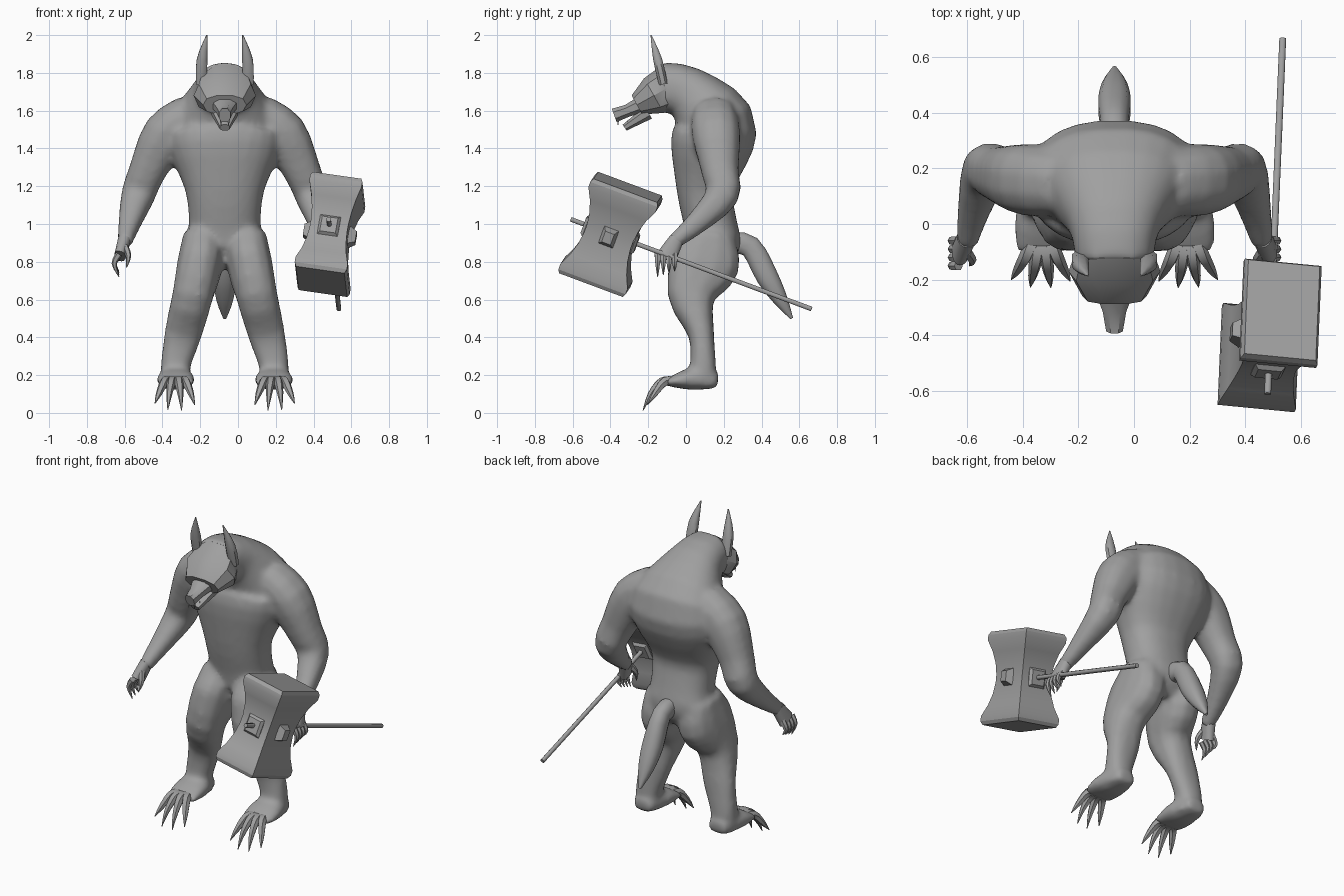
import bpy, bmesh, math
from mathutils import Vector

if "Cube" in bpy.data.objects:
    bpy.data.objects.remove(bpy.data.objects["Cube"])

MIDLINE = Vector((-.07, 0, 0))  # the creature stands a little to its right
SIDES = {"right": -1, "left": 1}

grey = bpy.data.materials.new("plain grey")
grey.use_nodes = True
grey.diffuse_color = (.35, .35, .35, 1)
shader = grey.node_tree.nodes["Principled BSDF"]
shader.inputs["Base Color"].default_value = grey.diffuse_color


def make(name, lofts, sharp_angle=50):
    """Build one object from several capped lofts, each a list of rings of points."""
    bm = bmesh.new()
    for rings in lofts:
        rows = [[bm.verts.new(point) for point in ring] for ring in rings]
        for lower, upper in zip(rows, rows[1:]):
            for i in range(len(lower)):
                bm.faces.new((lower[i - 1], lower[i], upper[i], upper[i - 1]))
        bm.faces.new(rows[0])
        bm.faces.new(rows[-1])
    bmesh.ops.recalc_face_normals(bm, faces=bm.faces)
    mesh = bpy.data.meshes.new(name)
    bm.to_mesh(mesh)
    bm.free()
    mesh.shade_smooth()
    mesh.set_sharp_from_angle(angle=math.radians(sharp_angle))
    mesh.materials.append(grey)
    obj = bpy.data.objects.new(name, mesh)
    bpy.context.collection.objects.link(obj)
    return obj


def flowing(stations, steps):
    """Add stations in between along a smooth spline through the given ones."""
    padded = [stations[0], *stations, stations[-1]]
    result = []
    for before, start, end, after in zip(padded, padded[1:], padded[2:], padded[3:]):
        for step in range(steps):
            t = step / steps
            leave, arrive = (end - before) / 2, (after - start) / 2
            bend = start - end
            result.append(start + leave * t
                          - (bend * 3 + leave * 2 + arrive) * t ** 2
                          + (bend * 2 + leave + arrive) * t ** 3)
    return result + [stations[-1]]


def limb(*stations, side=1, steps=3, count=12):
    """Loft rounded sections along a path; a station is x, y, z, half width, half depth."""
    full = [Vector(s if len(s) == 5 else (*s, s[-1])) for s in stations]
    full = flowing(full, steps)
    path = [Vector((s[0] * side, s[1], s[2])) + MIDLINE for s in full]
    rings = []
    for i, (middle, station) in enumerate(zip(path, full)):
        heading = (path[min(i + 1, len(path) - 1)] - path[max(i - 1, 0)]).normalized()
        wide = Vector((1, 0, 0))
        wide = (wide - heading * heading.x).normalized()
        deep = heading.cross(wide)
        ring = []
        for corner in range(count):
            turn = math.tau * (corner + .5) / count
            u, v = [math.copysign(abs(c) ** .85, c) for c in (math.sin(turn), math.cos(turn))]
            ring.append(middle + wide * u * station[3] + deep * v * station[4])
        rings.append(ring)
    return rings


# Body: torso with neck, arms, legs and feet blended into one skin
skin = [limb((0, .14, .78, .09, .08), (0, .15, .88, .2, .14), (0, .13, 1, .19, .14),
             (0, .1, 1.18, .21, .15), (0, .13, 1.4, .3, .215), (0, .15, 1.54, .29, .21),
             (0, 0, 1.7, .17, .14), (0, -.13, 1.72, .14, .135), count=24)]
for side in SIDES.values():
    arm = limb((.18, .15, 1.57, .12), (.31, .16, 1.47, .13), (.41, .18, 1.28, .1),
               (.46, .19, 1.15, .09), (.505, .05, 1, .06), (.53, -.07, .9, .04), side=side)
    leg = limb((.12, .13, .95, .1, .13), (.13, .1, .8, .12, .19), (.17, .03, .62, .11, .13),
               (.22, .08, .42, .1, .07), (.26, .09, .25, .08, .07), (.26, .08, .14, .08), side=side)
    foot = limb((.26, .17, .17, .06, .04), (.26, .03, .18, .1, .06),
                (.26, -.1, .16, .1, .02), side=side)
    skin += [arm, leg, foot]
body = make("body", skin)
blend = body.modifiers.new("blend", 'REMESH')
blend.voxel_size = .016
blend.use_smooth_shade = True
soften = body.modifiers.new("soften", 'SMOOTH')
soften.iterations = 9

# Head: angular skull with an overhanging brow, snout and open jaw
make("skull", [limb((0, -.02, 1.71, .1, .1), (0, -.1, 1.72, .14, .13), (0, -.17, 1.68, .165, .11),
                    (0, -.26, 1.63, .115, .06), steps=1, count=10)], sharp_angle=35)
make("snout", [limb((0, -.22, 1.64, .08, .05), (0, -.31, 1.6, .045, .035),
                    (0, -.38, 1.575, .032, .04), steps=1, count=8)], sharp_angle=35)
make("lower_jaw", [limb((0, -.2, 1.59, .075, .04), (0, -.325, 1.51, .028, .02),
                        steps=1, count=8)], sharp_angle=35)
make("fangs", [limb((.02, y, root, .008), (.02, y, tip, .001), side=side, steps=1, count=6)
               for side in SIDES.values()
               for y, root, tip in ((-.36, 1.56, 1.52), (-.31, 1.51, 1.55))])

# Tail hanging from the hips
make("tail", [limb((0, .22, .9, .05, .06), (0, .34, .88, .05, .06),
                   (0, .43, .72, .06), (0, .5, .6, .045, .04), (0, .56, .5, .008))])

# Paired ears, hands and clawed toes
for word, side in SIDES.items():
    make(word + "_ear", [limb((.125, -.12, 1.74, .03, .025), (.12, -.15, 1.87, .03, .025),
                              (.095, -.185, 2, .003), side=side, count=8)])

    hand = [limb((.53, -.05, .92, .035, .04), (.555, -.1, .83, .03, .055), side=side)]
    for finger in range(4):
        y = -.15 + .03 * finger
        hand.append(limb((.56, y, .84, .018), (.585, y, .79, .014),
                         (.56, y, .72 + .01 * finger, .002), side=side, count=6))
    hand.append(limb((.53, -.1, .88, .02), (.51, -.13, .83, .015), (.52, -.15, .77, .002),
                     side=side, count=6))
    make(word + "_hand", hand)

    toes = []
    for toe in range(4):
        splay = .35 * toe - .5
        tip = .01 + .13 * splay ** 2
        claw = [(.26 + reach * math.sin(splay), -.02 - reach * math.cos(splay), z, radius)
                for reach, z, radius in ((.05, .165, .03), (.11, .165, .025),
                                         (.17, .1, .016), (.21, tip, .002))]
        toes.append(limb(*claw, side=side, count=6))
    make(word + "_foot_claws", toes)

# War hammer: the handle sets the axes for the flared head and its bosses
make("hammer_handle", [limb((.55, -.61, 1.025, .013), (.604, .665, .55, .013), steps=1, count=8)])
centre = Vector((.487, -.4, .945))
along = Vector((.055, 1.275, -.475)).normalized()
across = along.cross(Vector((.09, .19, .5))).normalized()
upward = across.cross(along)


def block(axis, first, second, profile):
    """Square sections mirrored about the centre: distance, half size each way."""
    mirrored = [(-t, a, b) for t, a, b in reversed(profile)] + profile
    return [[centre + axis * t + first * a * i + second * b * j
             for i, j in ((-1, -1), (1, -1), (1, 1), (-1, 1))] for t, a, b in mirrored]


flare = [(.22 * k, .1 + .04 * k * k, .13 + .06 * k * k) for k in (.1, .4, .7, 1)]
flare += [(.25, .14, .19), (.27, .13, .18)]
make("hammer_head", [block(upward, across, along, flare)], sharp_angle=25)
make("hammer_bosses", [block(along, across, upward, [(.135, .055, .055), (.15, .042, .042)]),
                       block(across, along, upward, [(.09, .045, .055), (.14, .025, .03)])],
     sharp_angle=20)
